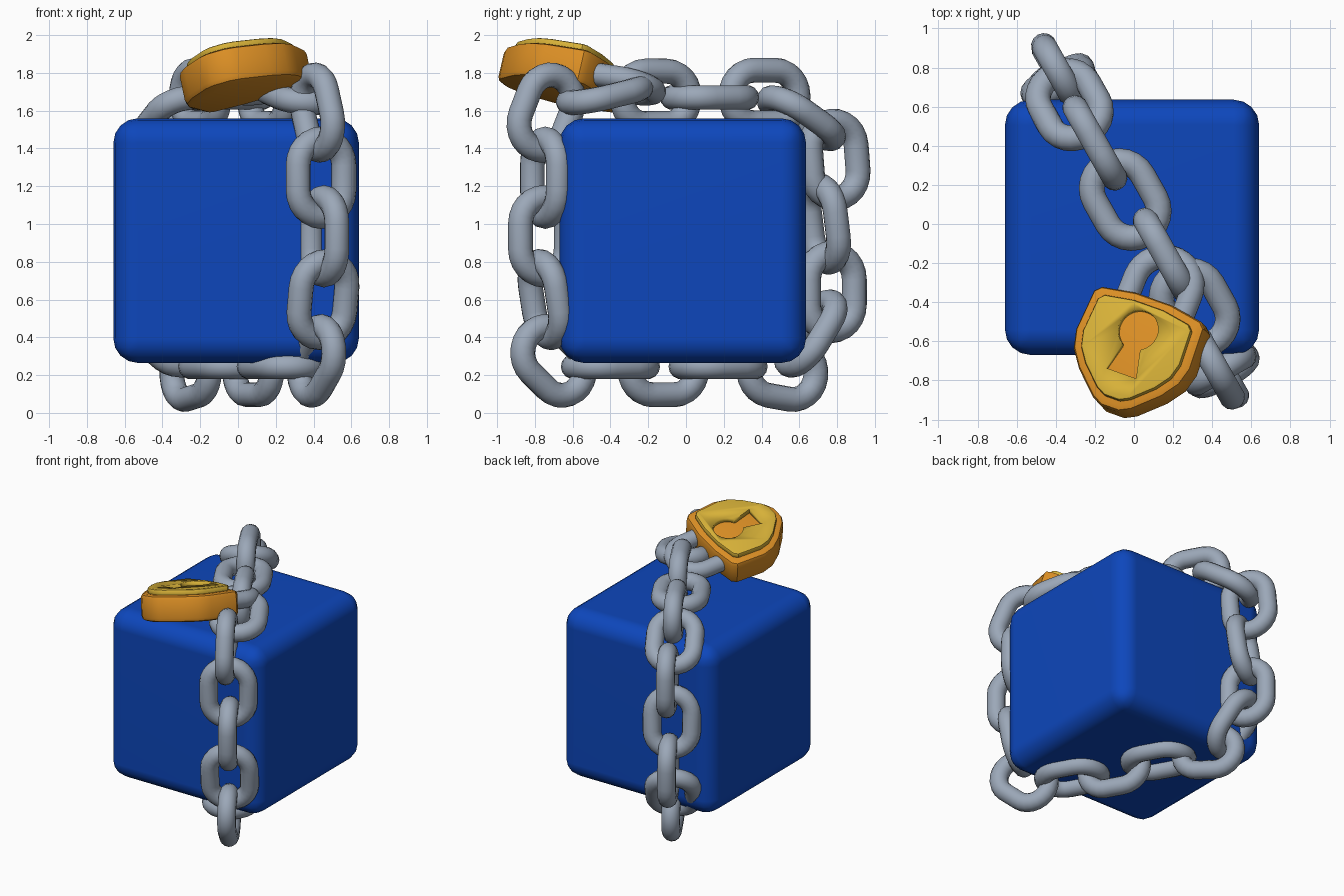
import bpy, bmesh, math
from mathutils import Vector, Matrix

if "Cube" in bpy.data.objects:
    bpy.data.objects.remove(bpy.data.objects["Cube"])


def material(name, rgb):
    m = bpy.data.materials.new(name)
    m.diffuse_color = (*rgb, 1)
    m.use_nodes = True
    m.node_tree.nodes["Principled BSDF"].inputs["Base Color"].default_value = m.diffuse_color
    return m


BLUE = material("box blue", (0.004, 0.062, 0.50))
STEEL = material("chain steel", (0.33, 0.39, 0.48))
ORANGE = material("lock orange", (0.70, 0.27, 0.018))
YELLOW = material("lock yellow", (0.68, 0.44, 0.04))


def add(name, mesh, mat, matrix=None):
    if not mesh.materials:
        mesh.materials.append(mat)
    ob = bpy.data.objects.new(name, mesh)
    bpy.context.collection.objects.link(ob)
    if matrix is not None:
        ob.matrix_world = matrix
    return ob


def to_mesh(bm, name, angle=35):
    bmesh.ops.recalc_face_normals(bm, faces=bm.faces)
    me = bpy.data.meshes.new(name)
    bm.to_mesh(me)
    bm.free()
    for p in me.polygons:
        p.use_smooth = True
    me.set_sharp_from_angle(angle=math.radians(angle))
    return me


def tube(name, path, normal, r, closed, sides=14):
    """Round tube along a flat path whose plane has the given normal."""
    bm = bmesh.new()
    rings, n = [], len(path)
    for i, p in enumerate(path):
        a = path[i - 1] if closed or i > 0 else p
        b = path[(i + 1) % n] if closed or i < n - 1 else p
        side = (b - a).normalized().cross(normal)
        rings.append([bm.verts.new(p + r * (math.cos(t) * side + math.sin(t) * normal))
                      for t in (2 * math.pi * k / sides for k in range(sides))])
    for i in range(n if closed else n - 1):
        q, s = rings[i], rings[(i + 1) % n]
        for k in range(sides):
            bm.faces.new((q[k], q[(k + 1) % sides], s[(k + 1) % sides], s[k]))
    return to_mesh(bm, name, 60)


def prism(name, pts, z0, z1, bevel=0.0):
    """Extruded outline with chamfered rims."""
    bm = bmesh.new()
    f = bm.faces.new([bm.verts.new((x, y, z0)) for x, y in pts])
    ext = bmesh.ops.extrude_face_region(bm, geom=[f])
    bmesh.ops.translate(bm, vec=(0, 0, z1 - z0),
                        verts=[v for v in ext["geom"] if isinstance(v, bmesh.types.BMVert)])
    bmesh.ops.recalc_face_normals(bm, faces=bm.faces)
    if bevel:
        rims = [e for e in bm.edges if abs(e.verts[0].co.z - e.verts[1].co.z) < 1e-5]
        bmesh.ops.bevel(bm, geom=rims, offset=bevel, segments=2, profile=0.5, affect='EDGES')
    return to_mesh(bm, name)


# Box with rounded edges
bm = bmesh.new()
bmesh.ops.create_cube(bm, size=1)
bmesh.ops.scale(bm, vec=(1.30, 1.305, 1.295), verts=bm.verts)
bmesh.ops.bevel(bm, geom=bm.edges[:], offset=0.13, segments=4, profile=0.5, affect='EDGES')
box = add("box", to_mesh(bm, "box"), BLUE, Matrix.Translation((-0.01, -0.017, 0.912)))
box.modifiers.new("normals", 'WEIGHTED_NORMAL').keep_sharp = True

# One chain link: long axis x, wide axis y
R, HALF = 0.139, 0.066
path = []
for sx, a0 in ((1, -90), (-1, 90)):
    for k in range(13):
        t = math.radians(a0 + 15 * k)
        path.append(Vector((sx * HALF + R * math.cos(t), R * math.sin(t), 0)))
link_mesh = tube("chain_link", path, Vector((0, 0, 1)), 0.066, True)

# The chain circles the box in one upright plane: u runs along it, v across it
U, V = Vector((-0.49, 0.87, 0)), Vector((0.87, 0.49, 0))
Z = Vector((0, 0, 1))


def along(angle):
    """Direction in the chain plane, angle measured up from U."""
    t = math.radians(angle)
    return U * math.cos(t) + Z * math.sin(t)


# centre x, y, z, slope of long axis, True where the link lies flat to the box
LINKS = [
    (0.42, -0.74, 1.59, 66, False),    # front top corner
    (0.44, -0.745, 1.245, 90, True),   # front
    (0.455, -0.755, 0.935, 90, False),
    (0.45, -0.745, 0.60, 100, True),
    (0.415, -0.70, 0.275, 139, False), # front bottom corner
    (0.23, -0.40, 0.245, 180, True),   # underside
    (0.08, -0.12, 0.235, 180, False),
    (-0.08, 0.17, 0.245, 180, True),
    (-0.25, 0.51, 0.22, 171, False),
    (-0.36, 0.66, 0.42, 235, True),    # back
    (-0.39, 0.77, 0.64, 270, False),
    (-0.39, 0.73, 1.00, 278, True),
    (-0.39, 0.785, 1.34, 275, False),
    (-0.33, 0.61, 1.56, 328, True),
    (-0.20, 0.415, 1.675, 0, False),   # top
    (-0.045, 0.125, 1.67, 0, True),
    (0.16, -0.16, 1.67, 0, False),
    (0.31, -0.43, 1.685, 12, True),
]
for i, (x, y, z, ang, flat) in enumerate(LINKS):
    d = along(ang).normalized()
    w = V.normalized() if flat else along(ang + 90).normalized()
    n = d.cross(w)
    m = Matrix((d, w, n)).transposed().to_4x4()
    m.translation = (x, y, z)
    add(f"chain_link_{i + 1}", link_mesh, STEEL, m)

# Padlock frame: tilted, shackle end pointing along local +y
N = Vector((-0.21, 0.23, 1)).normalized()
Y = Vector((0.37, 0.93, -0.136)).normalized()
X = Y.cross(N).normalized()
Y = N.cross(X)
lock = Matrix((X, Y, N)).transposed().to_4x4()
lock.translation = (0.02, -0.64, 1.782)


def mirrored(half):
    return half + [(-x, y) for x, y in reversed(half)]


def shield(s):
    half = [(0.10, 0.262), (0.28, 0.232), (0.312, 0.20), (0.325, -0.02), (0.30, -0.115),
            (0.235, -0.205), (0.11, -0.32), (0.05, -0.35)]
    return mirrored([(x * s, (y + 0.03) * s - 0.03) for x, y in half])


# Padlock body
add("lock_body", prism("lock_body", shield(1.0), -0.095, 0.095, 0.03), ORANGE, lock)

# Face plate with a keyhole cut through to the body
plate = add("lock_plate", prism("lock_plate", shield(0.84), 0.085, 0.132, 0.014), YELLOW, lock)
arc = [(0.105 * math.sin(math.radians(a)), 0.075 + 0.105 * math.cos(math.radians(a)))
       for a in range(10, 151, 14)]
hole = mirrored(arc + [(0.052, -0.03), (0.085, -0.165)])
cutter = add("keyhole_cutter", prism("keyhole_cutter", hole, 0.05, 0.2), YELLOW, lock)
cutter.hide_render = True
cutter.hide_viewport = False
cutter.display_type = 'WIRE'
cut = plate.modifiers.new("keyhole", 'BOOLEAN')
cut.operation = 'DIFFERENCE'
cut.solver = 'EXACT'
cut.object = cutter
# Bake the cut and drop the cutter
bpy.context.view_layer.update()
dg = bpy.context.evaluated_depsgraph_get()
baked = bpy.data.meshes.new_from_object(plate.evaluated_get(dg))
plate.modifiers.clear()
plate.data = baked
bpy.data.objects.remove(cutter)

# Shackle: two legs joined by a half circle
bend = [Vector((0.155 * math.cos(math.radians(a)), 0.35 + 0.155 * math.sin(math.radians(a)), 0))
        for a in range(0, 181, 12)]
path = [Vector((0.155, 0.18, 0))] + bend + [Vector((-0.155, 0.18, 0))]
add("lock_shackle", tube("lock_shackle", path, Vector((0, 0, 1)), 0.062, False), STEEL, lock)
